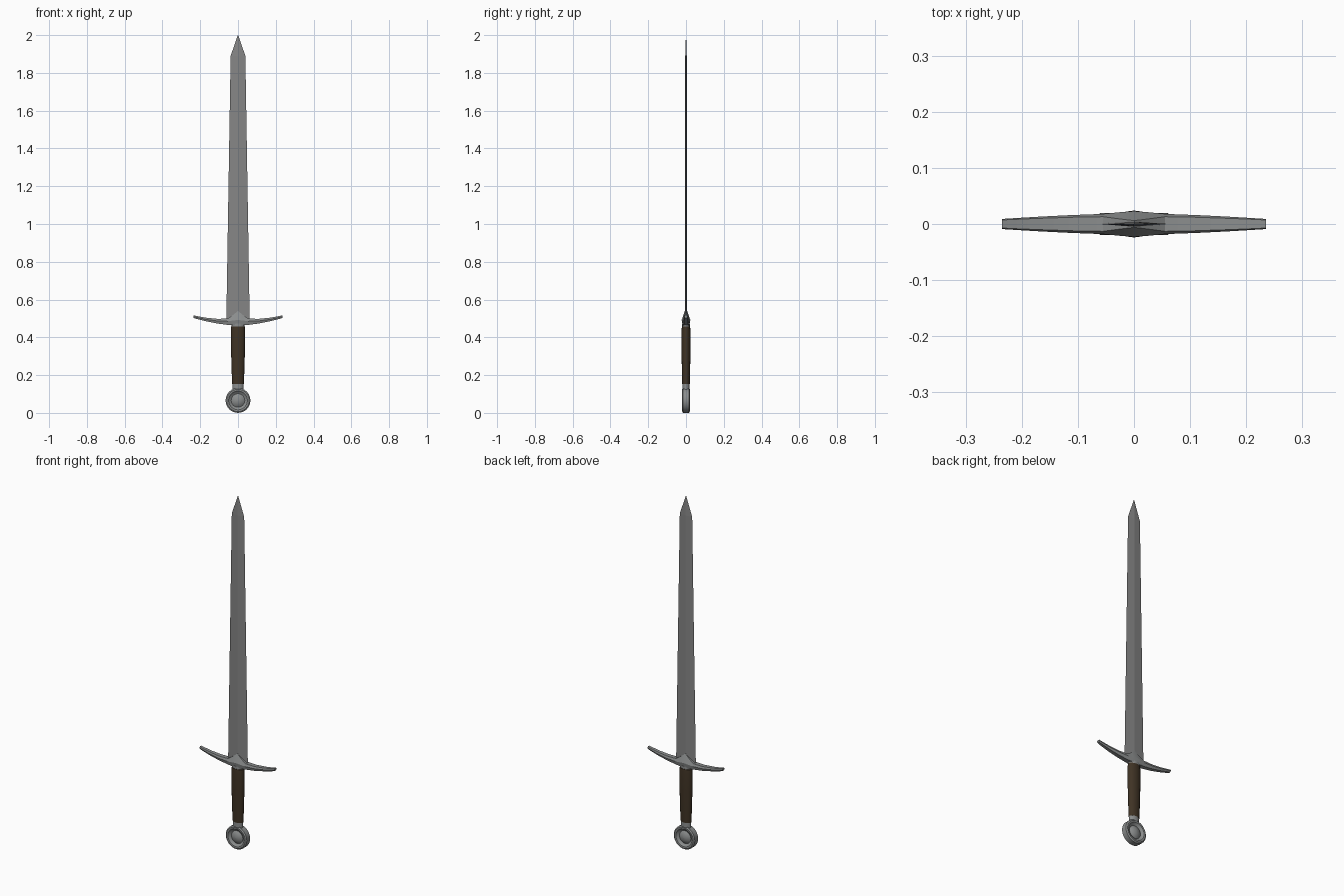
import bpy, bmesh, math

if "Cube" in bpy.data.objects:
    bpy.data.objects.remove(bpy.data.objects["Cube"])


def material(name, rgb):
    m = bpy.data.materials.new(name)
    m.diffuse_color = (*rgb, 1)
    m.use_nodes = True
    m.node_tree.nodes["Principled BSDF"].inputs["Base Color"].default_value = m.diffuse_color
    return m


steel = material("steel", (0.24, 0.24, 0.24))
guard_steel = material("polished steel", (0.26, 0.27, 0.27))
leather = material("brown leather", (0.05, 0.033, 0.018))


def loft(name, rings, mat, smooth=None):
    """Skin a list of equal-length point rings and cap both ends."""
    bm = bmesh.new()
    loops = [[bm.verts.new(p) for p in ring] for ring in rings]
    n = len(loops[0])
    for a, b in zip(loops, loops[1:]):
        for i in range(n):
            j = (i + 1) % n
            bm.faces.new((a[i], a[j], b[j], b[i]))
    bm.faces.new(loops[0])
    bm.faces.new(loops[-1])
    bmesh.ops.remove_doubles(bm, verts=bm.verts, dist=0.00001)
    bmesh.ops.recalc_face_normals(bm, faces=bm.faces)
    me = bpy.data.meshes.new(name)
    bm.to_mesh(me)
    bm.free()
    me.materials.append(mat)
    ob = bpy.data.objects.new(name, me)
    bpy.context.collection.objects.link(ob)
    if smooth:
        bpy.ops.object.select_all(action='DESELECT')
        ob.select_set(True)
        bpy.context.view_layer.objects.active = ob
        bpy.ops.object.shade_smooth_by_angle(angle=math.radians(smooth))
    return ob


def oval(rx, ry, z, n=16):
    return [(rx * math.cos(2 * math.pi * i / n),
             ry * math.sin(2 * math.pi * i / n), z) for i in range(n)]


# blade: flat diamond section, gentle taper and short point
blade = [(0.062, 0.005, 0.48), (0.039, 0.004, 1.89), (0.001, 0.0005, 2.0)]
loft("blade", [oval(w, t, z, 4) for w, t, z in blade], steel)

# crossguard: upswept bar, x, bottom z, middle z, top z, bottom/middle/top half depth
half = [(0.0, 0.463, 0.492, 0.540, 0.017, 0.023, 0.006),
        (0.025, 0.464, 0.489, 0.519, 0.016, 0.021, 0.009),
        (0.055, 0.466, 0.485, 0.499, 0.013, 0.018, 0.013),
        (0.11, 0.473, 0.487, 0.498, 0.011, 0.016, 0.012),
        (0.17, 0.485, 0.495, 0.504, 0.009, 0.013, 0.010),
        (0.22, 0.498, 0.506, 0.513, 0.007, 0.010, 0.008),
        (0.235, 0.503, 0.510, 0.517, 0.006, 0.009, 0.007)]
stations = [(-s[0], *s[1:]) for s in half[:0:-1]] + half
loft("crossguard",
     [[(x, -b, zb), (x, b, zb), (x, m, zm), (x, t, zt), (x, -t, zt), (x, -m, zm)]
      for x, zb, zm, zt, b, m, t in stations], guard_steel, 30)

# grip: leather-wrapped oval handle
grip = [(0.031, 0.020, 0.153), (0.034, 0.022, 0.23), (0.037, 0.024, 0.34),
        (0.038, 0.024, 0.43), (0.036, 0.022, 0.457)]
loft("grip", [oval(*g) for g in grip], leather, 40)

# metal collars above and below the grip
for name, zs, rx, ry in (("upper_collar", (0.452, 0.472), 0.034, 0.020),
                         ("lower_collar", (0.120, 0.156), 0.030, 0.019)):
    loft(name, [oval(rx, ry, z) for z in zs], guard_steel, 40)

# pommel: wheel with a raised rim and a domed boss in each face
profile = [(0.001, 0.021), (0.014, 0.0195), (0.026, 0.015), (0.036, 0.008),
           (0.043, 0.012), (0.050, 0.019), (0.059, 0.020), (0.066, 0.015)]
profile = [(r, -y) for r, y in profile] + profile[::-1]
loft("pommel", [[(x, y, z + 0.066) for x, z, _ in oval(r, r, 0, 24)]
                for r, y in profile], guard_steel, 35)
